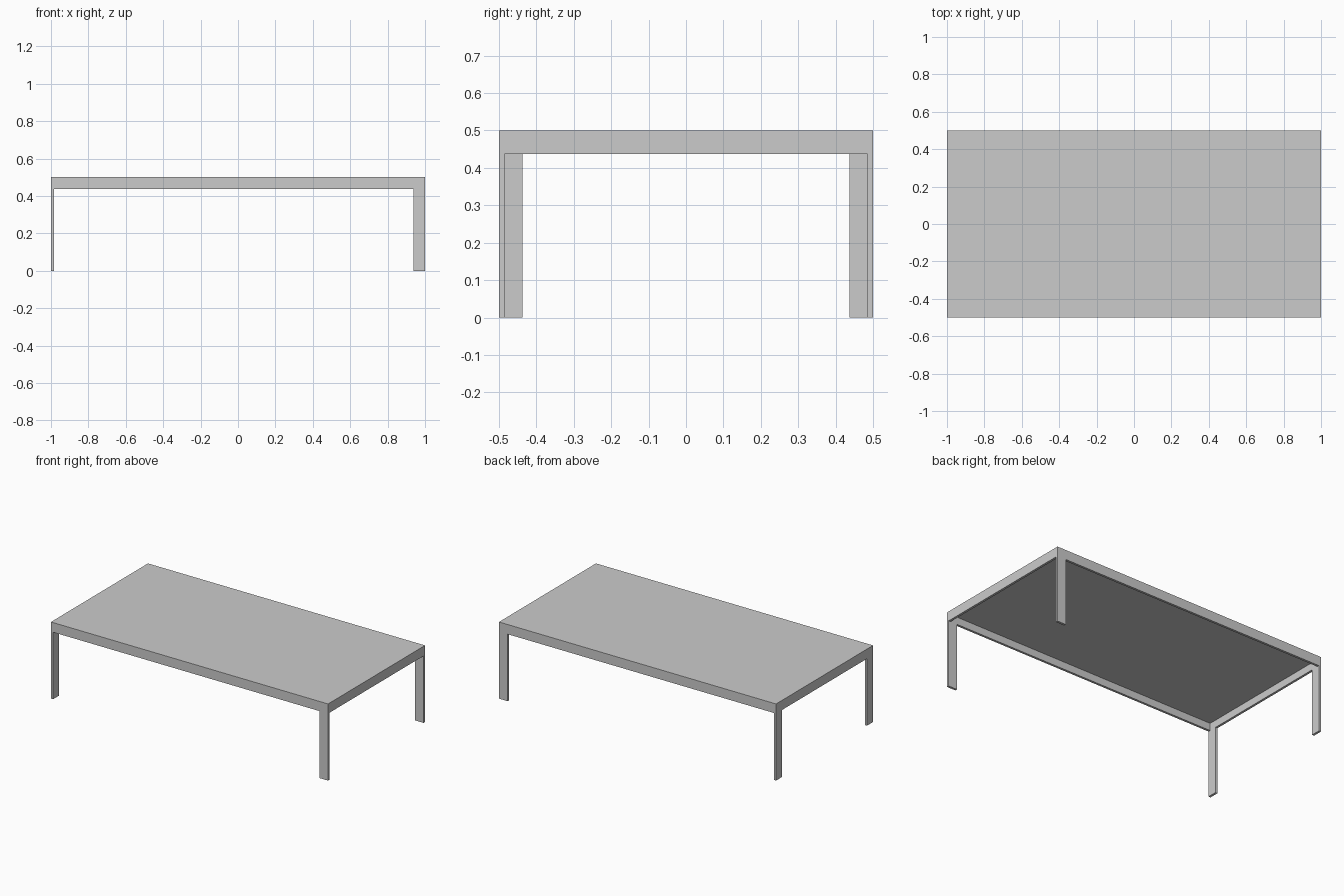
import bpy

# Overall size, sheet thickness and apron / leg width
HX, HY, TOP = 1.0, 0.5, 0.5
T, W = 0.015, 0.063

if "Cube" in bpy.data.objects:
    bpy.data.objects.remove(bpy.data.objects["Cube"], do_unlink=True)

grey = bpy.data.materials.new("light_grey")
grey.use_nodes = True
colour = (0.6, 0.6, 0.6, 1)
grey.diffuse_color = colour
grey.node_tree.nodes["Principled BSDF"].inputs["Base Color"].default_value = colour


def box(name, low, high):
    """Flat-faced box between two opposite corners."""
    centre = [(a + b) / 2 for a, b in zip(low, high)]
    bpy.ops.mesh.primitive_cube_add(size=1, location=centre)
    obj = bpy.context.object
    obj.name = name
    obj.scale = [b - a for a, b in zip(low, high)]
    bpy.ops.object.transform_apply(location=False, rotation=False, scale=True)
    obj.data.materials.append(grey)


# Thin table top sheet
box("table_top", (-HX, -HY, TOP - T), (HX, HY, TOP))

# Folded aprons hanging under the edge of the sheet
low, high = TOP - W, TOP - T
box("front_apron", (-HX, -HY, low), (HX, -HY + T, high))
box("back_apron", (-HX, HY - T, low), (HX, HY, high))
box("right_apron", (-HX, -HY + T, low), (-HX + T, HY - T, high))
box("left_apron", (HX - T, -HY + T, low), (HX, HY - T, high))

# Flat legs: left pair lies along x, right pair lies along y
for end, side in (("front", -1), ("back", 1)):
    for name, x0, x1, depth in (("left", HX - W, HX, T), ("right", -HX, -HX + T, W)):
        y0, y1 = sorted((side * HY, side * (HY - depth)))
        box(f"{end}_{name}_leg", (x0, y0, 0), (x1, y1, low))
